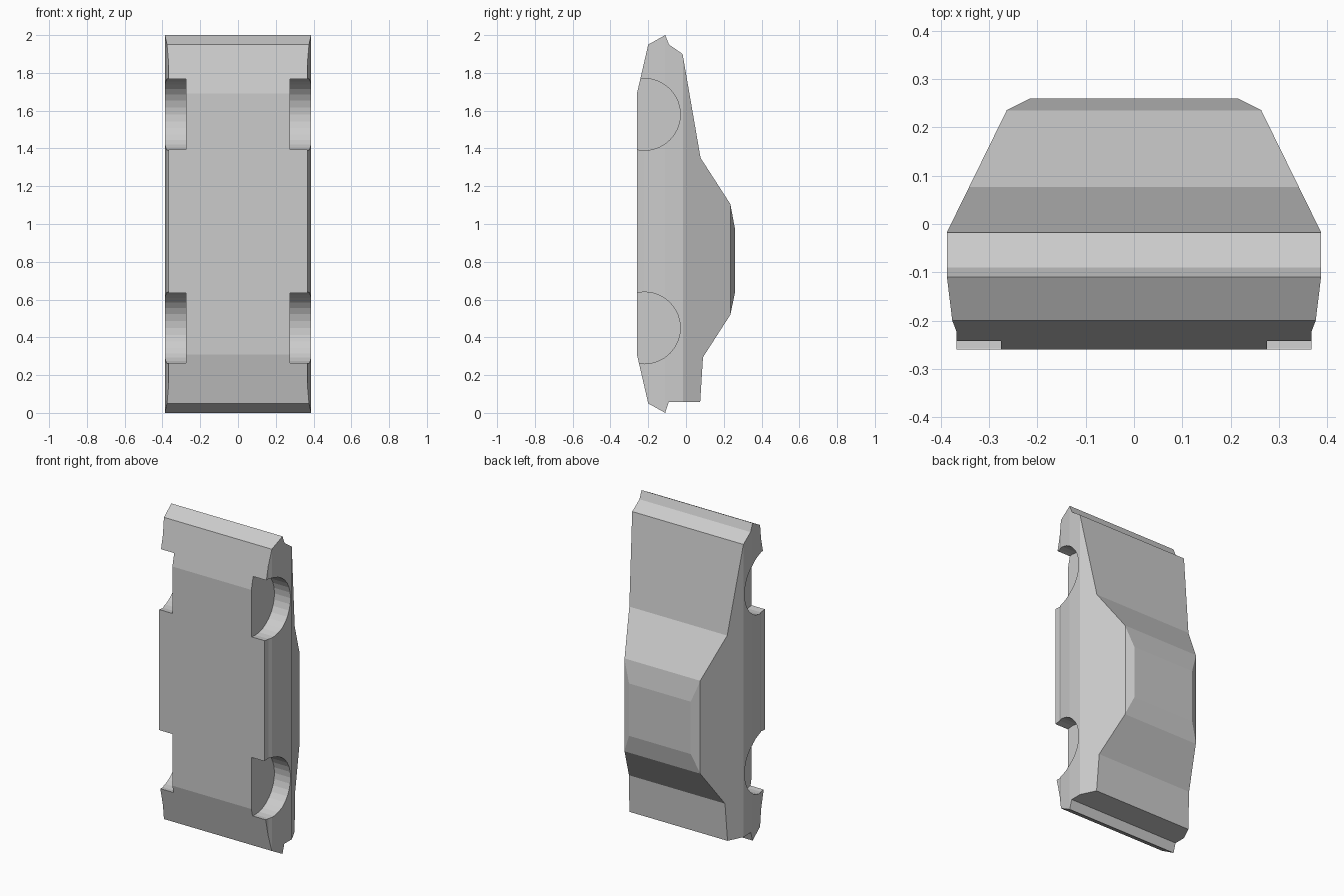
import bpy, bmesh, math

if "Cube" in bpy.data.objects:
    bpy.data.objects.remove(bpy.data.objects["Cube"])

# side outline of the car (y, z) and its right half cross-section (x, y)
SIDE = [(-0.26, 0.31), (-0.26, 1.69), (-0.20, 1.95), (-0.11, 2.0), (-0.09, 1.95),
        (-0.018, 1.90), (0.077, 1.35), (0.235, 1.105), (0.26, 0.97), (0.26, 0.64),
        (0.235, 0.52), (0.09, 0.295), (0.075, 0.057), (-0.092, 0.057), (-0.11, 0.0),
        (-0.20, 0.05)]
SECTION = [(0.367, -0.30), (0.367, -0.223), (0.376, -0.20), (0.387, -0.11),
           (0.387, -0.017), (0.263, 0.236), (0.215, 0.26)]


def prism(name, base, offset):
    """Extrude a closed outline along offset."""
    bm = bmesh.new()
    face = bm.faces.new([bm.verts.new(p) for p in base])
    out = bmesh.ops.extrude_face_region(bm, geom=[face])["geom"]
    bmesh.ops.translate(bm, vec=offset,
                        verts=[v for v in out if isinstance(v, bmesh.types.BMVert)])
    if face.is_valid and len(bm.faces) < len(base) + 2:
        bm.faces.new([v for v in face.verts])
    bmesh.ops.recalc_face_normals(bm, faces=bm.faces)
    mesh = bpy.data.meshes.new(name)
    bm.to_mesh(mesh)
    bm.free()
    obj = bpy.data.objects.new(name, mesh)
    bpy.context.collection.objects.link(obj)
    return obj


def cut(target, cutter, operation):
    """Apply a boolean and discard the cutter."""
    mod = target.modifiers.new("cut", 'BOOLEAN')
    mod.operation, mod.solver, mod.object = operation, 'EXACT', cutter
    bpy.context.view_layer.objects.active = target
    bpy.ops.object.modifier_apply(modifier=mod.name)
    bpy.data.objects.remove(cutter, do_unlink=True)


# body: side outline trimmed by the tapered cross-section
body = prism("car_body", [(-0.5, y, z) for y, z in SIDE], (1, 0, 0))
loop = SECTION + [(-x, y) for x, y in reversed(SECTION)]
cut(body, prism("section_cutter", [(x, y, -0.1) for x, y in loop], (0, 0, 2.2)), 'INTERSECT')

# wheel arches
for z in (0.45, 1.58):
    for side in (-1, 1):
        ring = [(side * 0.275, -0.22 + 0.19 * math.cos(a), z + 0.19 * math.sin(a))
                for a in (i * math.tau / 32 for i in range(32))]
        cut(body, prism("arch_cutter", ring, (side * 0.3, 0, 0)), 'DIFFERENCE')
